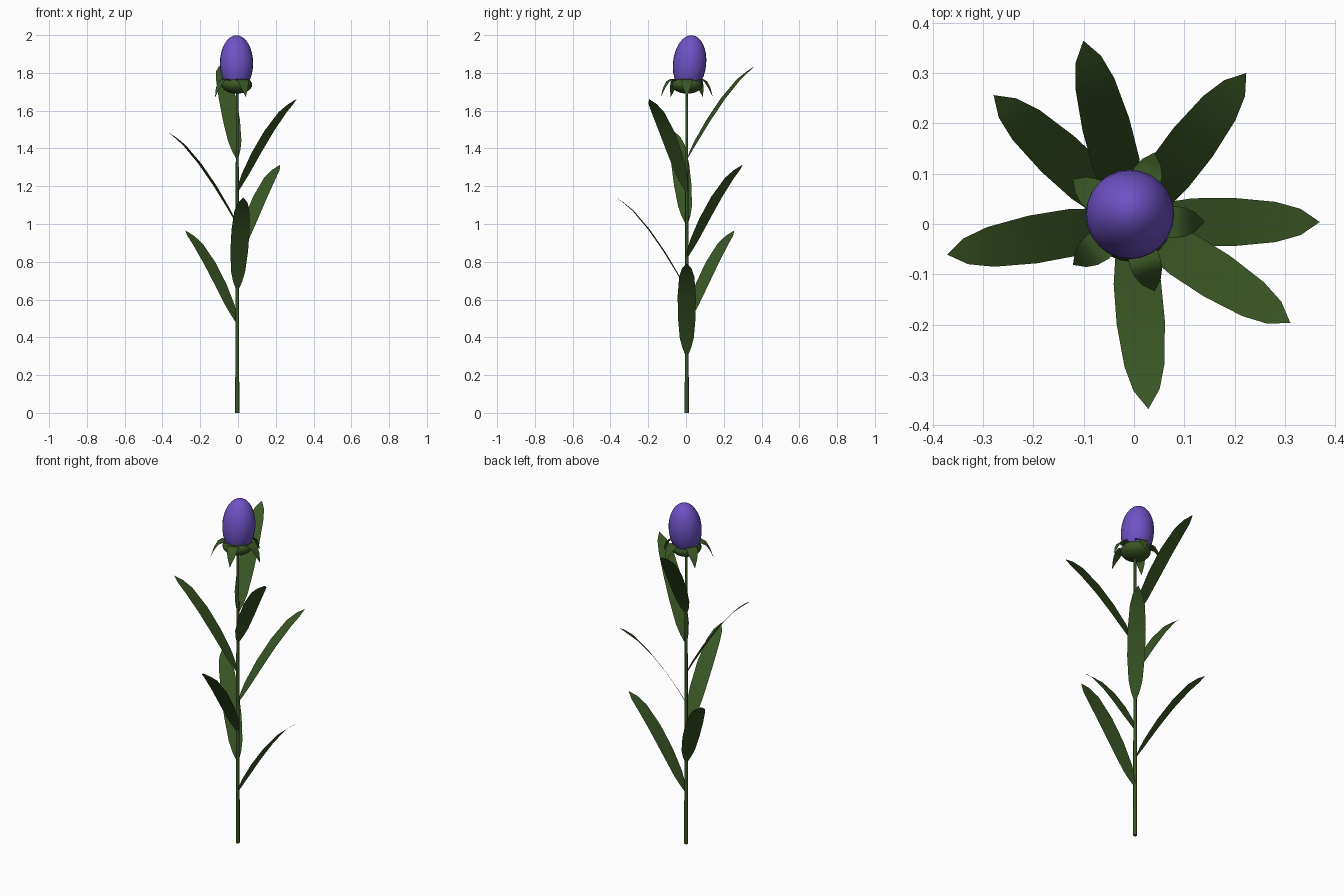
import bpy, bmesh, math
from mathutils import Matrix, Vector

if "Cube" in bpy.data.objects:
    bpy.data.objects.remove(bpy.data.objects["Cube"])

CX, CY = -0.004, 0.004   # stem axis


def material(name, rgb):
    m = bpy.data.materials.new(name)
    m.diffuse_color = (*rgb, 1)
    m.use_nodes = True
    m.node_tree.nodes["Principled BSDF"].inputs["Base Color"].default_value = m.diffuse_color
    return m


GREEN = material("leaf green", (0.042, 0.092, 0.018))
PURPLE = material("petal purple", (0.155, 0.085, 0.56))


def finish(name, bm, mat):
    for f in bm.faces:
        f.smooth = True
    me = bpy.data.meshes.new(name)
    bm.to_mesh(me)
    bm.free()
    me.materials.append(mat)
    ob = bpy.data.objects.new(name, me)
    bpy.context.collection.objects.link(ob)
    return ob


def blade(name, profile, angle, base_z):
    """Flat leaf: profile rows are (reach, height, half width), last row is the tip."""
    bm = bmesh.new()
    rows = [[bm.verts.new((r, s * w, z)) for s in ((-1, 0, 1) if w else (0,))]
            for r, z, w in profile]
    for a, b in zip(rows, rows[1:]):
        for i in range(2):
            if len(b) == 3:
                bm.faces.new((a[i], b[i], b[i + 1], a[i + 1]))
            else:
                bm.faces.new((a[i], b[0], a[i + 1]))
    bm.transform(Matrix.Translation((CX, CY, base_z)) @ Matrix.Rotation(angle, 4, 'Z'))
    return finish(name, bm, GREEN)


def ellipsoid(name, centre, radius, height, tilt, mat):
    bm = bmesh.new()
    bmesh.ops.create_uvsphere(bm, u_segments=24, v_segments=16, radius=1)
    bm.transform(Matrix.Translation(centre) @ Matrix.Rotation(tilt, 4, 'X')
                 @ Matrix.Diagonal((radius, radius, height, 1)))
    return finish(name, bm, mat)


# stem
bm = bmesh.new()
bmesh.ops.create_cone(bm, cap_ends=True, segments=8, radius1=0.011, radius2=0.007, depth=1.72)
bm.transform(Matrix.Translation((CX, CY, 0.86)))
stem = finish("stem", bm, GREEN)
for p in stem.data.polygons:
    p.use_smooth = len(p.vertices) == 4

# leaves spiralling up the stem by the golden angle
LEAF = [(0.003, 0, 0.006), (0.025, 0.045, 0.024), (0.053, 0.095, 0.037),
        (0.12, 0.205, 0.047), (0.20, 0.32, 0.048), (0.285, 0.42, 0.040),
        (0.335, 0.462, 0.026), (0.373, 0.49, 0)]
for i in range(7):
    blade(f"leaf_{i + 1}", LEAF, math.radians(137.5 * i), 0.302 + 0.174 * i)

# flower bud and the green cup below it
ellipsoid("flower_bud", (-0.008, 0.019, 1.85), 0.088, 0.15, -0.1, PURPLE)
ellipsoid("bud_cup", (-0.006, 0.006, 1.737), 0.081, 0.047, 0, GREEN)

# five sepals curling outward and down
SEPAL = [(0.05, 1.752, 0.026), (0.08, 1.768, 0.032), (0.105, 1.755, 0.029),
         (0.126, 1.72, 0.019), (0.145, 1.672, 0)]
for i in range(5):
    blade(f"sepal_{i + 1}", SEPAL, math.radians(72 * i), 0)
